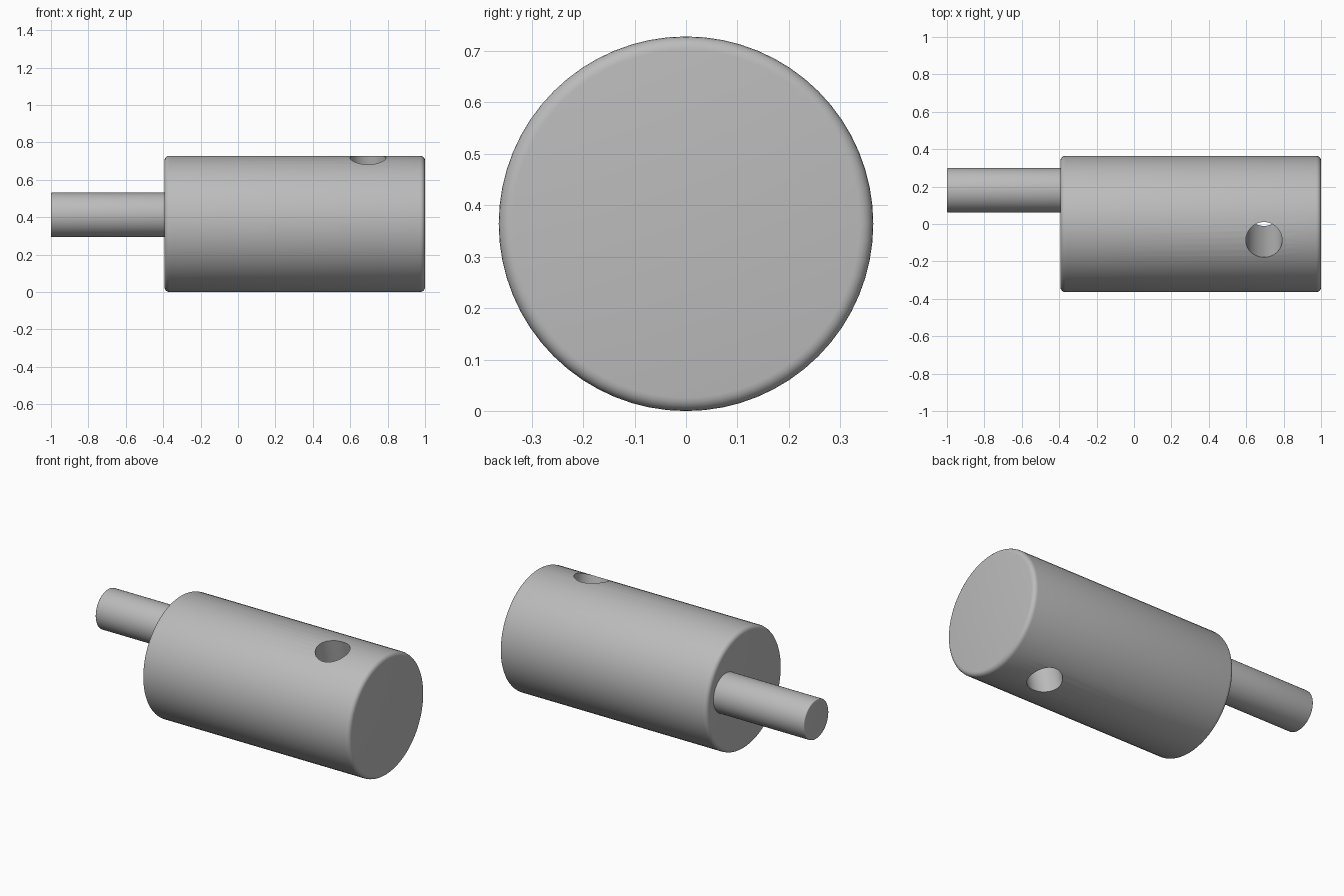
import bpy, math
from mathutils import Matrix, Vector

cube = bpy.data.objects.get("Cube")
if cube:
    bpy.data.objects.remove(cube)

mat = bpy.data.materials.new("plain grey")
mat.use_nodes = True
GREY = (0.5, 0.5, 0.5, 1)
mat.diffuse_color = GREY
mat.node_tree.nodes["Principled BSDF"].inputs["Base Color"].default_value = GREY

R = 0.364           # body radius
TILT = math.radians(13.8)


def rod(name, radius, x0, x1, y, z, sides, bevel):
    """Cylinder along x with rounded end rims."""
    bpy.ops.mesh.primitive_cylinder_add(
        vertices=sides, radius=radius, depth=x1 - x0,
        location=((x0 + x1) / 2, y, z), rotation=(0, math.pi / 2, 0))
    ob = bpy.context.object
    ob.name = name
    ob.data.materials.append(mat)
    b = ob.modifiers.new("rim", 'BEVEL')
    b.width, b.segments = bevel, 5
    b.limit_method, b.angle_limit = 'ANGLE', math.radians(40)
    bpy.ops.object.modifier_apply(modifier=b.name)
    return ob


# Main body and off-centre shaft
body = rod("body", R, -0.393, 1, 0, R, 64, 0.026)
shaft = rod("shaft", 0.119, -1, -0.38, 0.18, 0.412, 48, 0.006)

# Tilted cross hole drilled right through the body axis
bpy.ops.mesh.primitive_cylinder_add(
    vertices=48, radius=0.097, depth=1.2,
    location=(0.695, 0, R), rotation=(TILT, 0, 0))
drill = bpy.context.object
drill.name = "hole_cutter"
drill.data.materials.append(mat)
cut = body.modifiers.new("cross hole", 'BOOLEAN')
cut.object, cut.operation, cut.solver = drill, 'DIFFERENCE', 'EXACT'
bpy.context.view_layer.objects.active = body
bpy.ops.object.modifier_apply(modifier=cut.name)
bpy.data.objects.remove(drill)

# Smooth shading with crisp hole edges
for ob in (body, shaft):
    bpy.ops.object.select_all(action='DESELECT')
    ob.select_set(True)
    bpy.context.view_layer.objects.active = ob
    bpy.ops.object.shade_smooth_by_angle(angle=math.radians(30))
